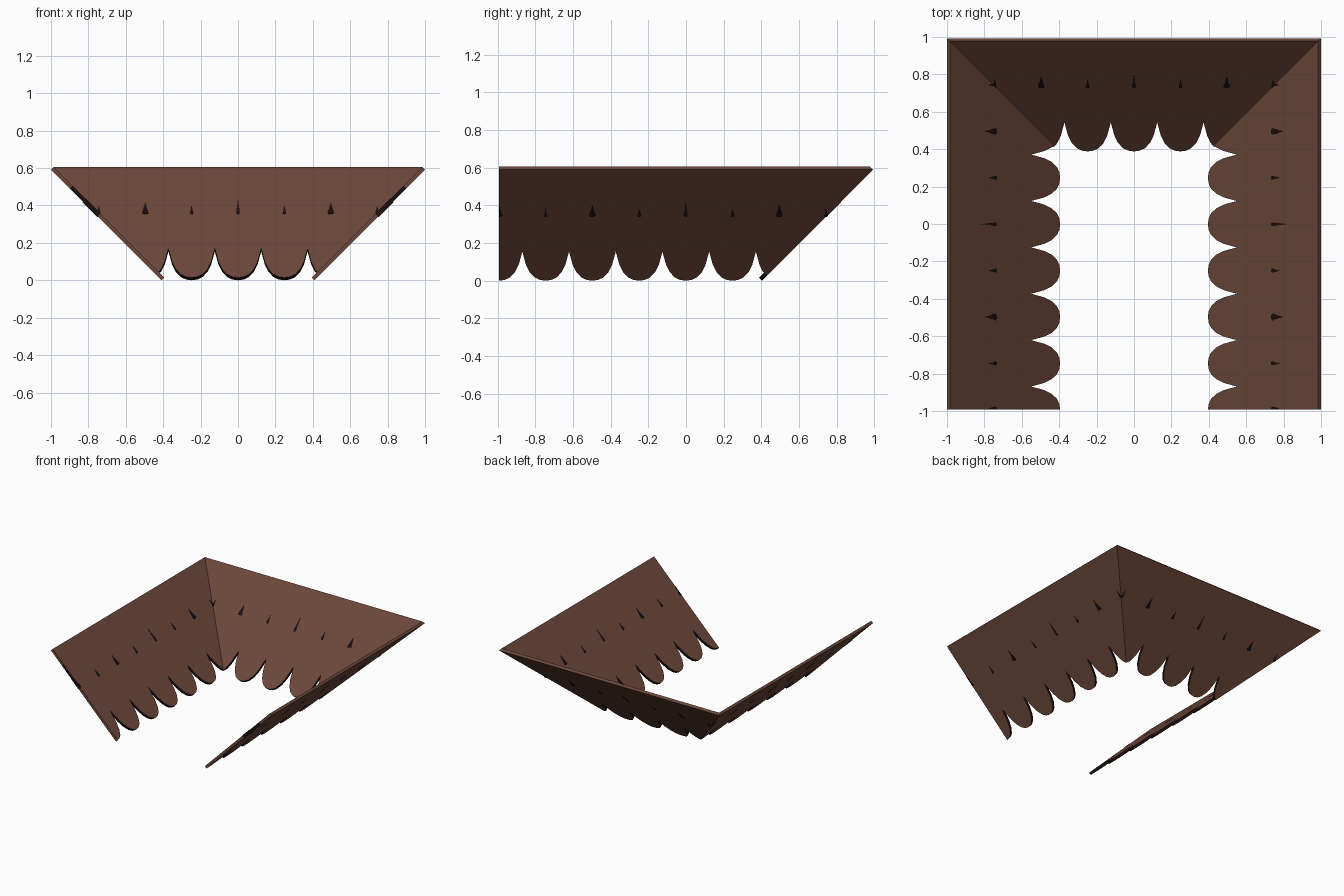
import bpy, bmesh

if "Cube" in bpy.data.objects:
    bpy.data.objects.remove(bpy.data.objects["Cube"])

TOP, DROP, THICK = 0.605, 0.59, 0.015     # rim height, vertical drop, slab offset
HALF_X, HALF_Y = 1.0, 0.993
STEP = 0.248                              # scallop spacing


def material(name, rgb):
    m = bpy.data.materials.new(name)
    m.diffuse_color = (*rgb, 1)
    m.use_nodes = True
    m.node_tree.nodes["Principled BSDF"].inputs["Base Color"].default_value = m.diffuse_color
    return m


BROWN = material("warm brown", (0.150, 0.064, 0.042))
DARK = material("dark brown", (0.012, 0.004, 0.004))


# Each wall maps (along, drop, depth) onto a 45 degree slope
def back_map(a, d, q):
    return (a, HALF_Y - THICK - d + q, TOP - d - q)


def side_map(s):
    return lambda a, d, q: (s * (HALF_X - THICK - d + q), a, TOP - d - q)


def prism(bm, pts, dark_edges, q0, q1, to3d, face_mat=0):
    """Slab from (along, drop, mitre shift) points between two depths."""
    n = len(pts)
    up = [bm.verts.new(to3d(a + m * q0, d, q0)) for a, d, m in pts]
    low = [bm.verts.new(to3d(a + m * q1, d, q1)) for a, d, m in pts]
    for ring in (up, low[::-1]):
        bm.faces.new(ring).material_index = face_mat
    for i in range(n):
        j = (i + 1) % n
        f = bm.faces.new((up[j], up[i], low[i], low[j]))
        f.material_index = 1 if face_mat or i in dark_edges else 0


def finish(bm, name):
    bmesh.ops.recalc_face_normals(bm, faces=bm.faces)
    me = bpy.data.meshes.new(name)
    bm.to_mesh(me)
    bm.free()
    me.materials.append(BROWN)
    me.materials.append(DARK)
    bpy.context.collection.objects.link(bpy.data.objects.new(name, me))


# Half of one scallop: distance from its centre, height above its tip
LOBE = [(0, 0), (0.03, 0.004), (0.058, 0.017), (0.085, 0.045), (0.105, 0.085), (0.124, 0.155)]


def scallops(centres, lo, hi):
    pts = []
    for c in centres:
        lobe = [(c - t, h) for t, h in LOBE[:0:-1]] + [(c + t, h) for t, h in LOBE]
        for a, h in lobe:
            if lo - 1e-4 <= a <= hi + 1e-4 and (not pts or a > pts[-1][0] + 1e-4):
                pts.append((a, DROP - h, 0))
    return pts


def marks(centres, to3d, name, lo=-9):
    """Small drop-shaped holes drawn as dark plates showing on both faces."""
    bm = bmesh.new()
    for i, c in centres:
        w, h = ((0.018, 0.062) if i % 2 == 0 else (0.010, 0.045))
        if i == 0:
            w, h = 0.010, 0.08
        shape = [(0, h), (0.5 * w, 0.5 * h), (w, 0.1 * h), (0.6 * w, 0), (-0.6 * w, 0),
                 (-w, 0.1 * h), (-0.5 * w, 0.5 * h)]
        if c + 0.001 < lo + w:            # half mark at the open front end
            shape = shape[:4] + [(0, 0)]
        prism(bm, [(c + x, 0.25 - z, 0) for x, z in shape], (), -0.0015, THICK + 0.0015, to3d, 1)
    finish(bm, name)


# Back wall, mitred at both ends
end = HALF_X - THICK
mid = scallops([k * STEP for k in range(-2, 3)], -0.422, 0.422)
outline = ([(-end, 0, -1), (-0.423, DROP - 0.028, -1)] + mid
           + [(0.423, DROP - 0.028, 1), (end, 0, 1)])
bm = bmesh.new()
prism(bm, outline, range(1, len(outline) - 2), 0, THICK, back_map)
finish(bm, "back_valance")
marks([(k, k * STEP) for k in range(-3, 4)], back_map, "back_marks")

# Side walls, square at the front and mitred at the back
centres = [-HALF_Y + k * STEP for k in range(8)]
edge = scallops(centres[:7], -HALF_Y, 0.415)
outline = ([(-HALF_Y, 0, 0), (-HALF_Y, 0.10, 0), (-HALF_Y, 0.25, 0)] + edge
           + [(0.416, DROP - 0.028, 1), (HALF_Y - THICK, 0, 1)])
dark = {1} | set(range(3, len(outline) - 2))
for s, side in ((1, "right"), (-1, "left")):
    bm = bmesh.new()
    prism(bm, outline, dark, 0, THICK, side_map(s))
    finish(bm, side + "_valance")
    marks([(k - 4, c) for k, c in enumerate(centres)], side_map(s), side + "_marks", -HALF_Y)
